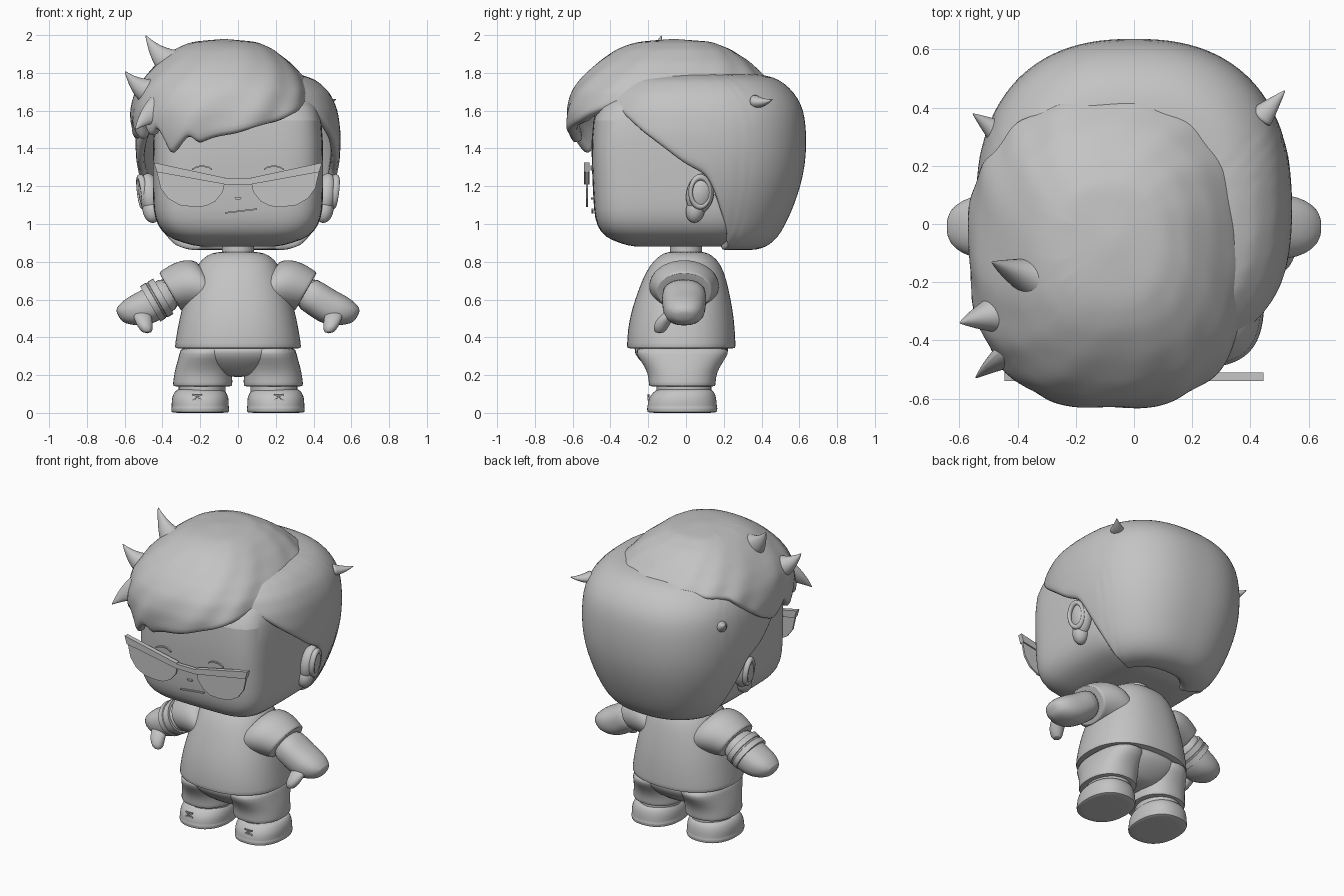
import bpy, bmesh, math
from mathutils import Vector

if "Cube" in bpy.data.objects:
    bpy.data.objects.remove(bpy.data.objects["Cube"])

clay = bpy.data.materials.new("plain_grey")
clay.use_nodes = True
GREY = (0.55, 0.55, 0.55, 1)
clay.diffuse_color = GREY
clay.node_tree.nodes["Principled BSDF"].inputs["Base Color"].default_value = GREY


def finish(ob, smooth=True, levels=0):
    ob.data.materials.append(clay)
    if levels:
        ob.modifiers.new("soften", 'SUBSURF').levels = levels
        ob.modifiers["soften"].render_levels = levels
    if smooth:
        bpy.ops.object.select_all(action='DESELECT')
        ob.select_set(True)
        bpy.context.view_layer.objects.active = ob
        bpy.ops.object.shade_smooth_by_angle(angle=math.radians(40))
    return ob


def from_bmesh(name, bm):
    me = bpy.data.meshes.new(name)
    bm.to_mesh(me)
    bm.free()
    ob = bpy.data.objects.new(name, me)
    bpy.context.collection.objects.link(ob)
    return ob


def power(v, n):
    return math.copysign(abs(v) ** (2 / n), v)


def lerp(table, x):
    for (a, va), (b, vb) in zip(table, table[1:]):
        if x <= b:
            return va + (vb - va) * max(0, (x - a) / (b - a))
    return table[-1][1]


def loft(name, rings, axis=(0, 0, 1), n=2, seg=28, levels=1):
    """Skin superellipse rings (x, y, z, ra, rb) set across an axis."""
    w = Vector(axis).normalized()
    v = (Vector((0, 1, 0)) - w * w.y).normalized()
    u = v.cross(w)
    bm = bmesh.new()
    loops = []
    for x, y, z, ra, rb in rings:
        loops.append([bm.verts.new(Vector((x, y, z))
                      + u * ra * power(math.cos(math.tau * j / seg), n)
                      + v * rb * power(math.sin(math.tau * j / seg), n)) for j in range(seg)])
    for a, b in zip(loops, loops[1:]):
        for j in range(seg):
            k = (j + 1) % seg
            bm.faces.new((a[j], a[k], b[k], b[j]))
    bm.faces.new(loops[0][::-1])
    bm.faces.new(loops[-1])
    bmesh.ops.recalc_face_normals(bm, faces=bm.faces)
    return finish(from_bmesh(name, bm), levels=levels)


def upright(name, rings, x=0, **kw):
    """Loft along z from (z, y, rx, ry)."""
    return loft(name, [(x, y, z, rx, ry) for z, y, rx, ry in rings], **kw)


def shell(name, centre, radii, profile, bottom, thick, n, wave=0, seg=120, rows=18):
    """Hair dome whose lower edge follows a height for each angle."""
    heights = [(i, p[0]) for i, p in enumerate(profile)]
    widths = [(i, p[1]) for i, p in enumerate(profile)]
    inverse = [(p[0], i) for i, p in enumerate(profile)][::-1]
    bm = bmesh.new()
    cols = []
    for j in range(seg):
        a = math.tau * j / seg
        end = lerp(inverse, bottom(a))
        col = []
        for i in range(rows + 1):
            s = end * i / rows
            r = lerp(widths, s) * (1 + wave * math.sin(13 * a + 2 * s) * i / rows)
            col.append(bm.verts.new((centre[0] + radii[0] * r * power(math.cos(a), n),
                                     centre[1] + radii[1] * r * power(math.sin(a), n),
                                     lerp(heights, s))))
        cols.append(col)
    for j in range(seg):
        p, q = cols[j], cols[(j + 1) % seg]
        for i in range(rows):
            bm.faces.new((p[i], p[i + 1], q[i + 1], q[i]))
    bmesh.ops.remove_doubles(bm, verts=bm.verts, dist=0.0001)
    ob = from_bmesh(name, bm)
    solid = ob.modifiers.new("thickness", 'SOLIDIFY')
    solid.thickness, solid.offset = thick, -1
    return finish(ob, levels=1)


def tuft(name, base, tip, width, depth, bend=(0, 0, 0)):
    """Pointed lock of hair, bent in the middle."""
    b, t, d = Vector(base), Vector(tip), Vector(bend)
    rings = []
    for i in range(8):
        s = i / 7
        c = b.lerp(t, s) + d * 4 * s * (1 - s)
        f = max(0.02, (1 - s) ** 0.9)
        rings.append((*c, width * f, depth * f))
    return loft(name, rings, axis=t - b, seg=12)


def plate(name, points, y0, y1, s=1):
    bm = bmesh.new()
    face = bm.faces.new([bm.verts.new((s * x, y0, z)) for x, z in points])
    ext = bmesh.ops.extrude_face_region(bm, geom=[face])
    for v in ext["geom"]:
        if isinstance(v, bmesh.types.BMVert):
            v.co.y = y1
    bmesh.ops.recalc_face_normals(bm, faces=bm.faces)
    return finish(from_bmesh(name, bm), smooth=False)


# Head and neck
upright("head", [(.88, -.04, .18, .22), (.883, -.04, .23, .26), (.915, -.05, .34, .35),
                 (.955, -.06, .405, .395), (1.03, -.07, .443, .415), (1.12, -.07, .452, .42),
                 (1.3, -.075, .452, .425), (1.58, -.08, .45, .425), (1.66, -.06, .4, .37),
                 (1.72, -.05, .3, .28)], n=5, seg=40)
upright("neck", [(.78, 0, .085, .085), (.92, 0, .085, .085)], levels=0)

# Back and side hair
cap_edge = [(-1, 1.57), (-.88, 1.58), (-.76, 1.63), (-.4, 1.47), (-.2, 1.38), (.06, 1.25), (.2, 1.05),
            (.36, .88), (.45, .857), (1, .857)]
shell("back_hair", (0, .06), (.545, .58),
      [(1.8, 0), (1.8, .4), (1.79, .62), (1.76, .77), (1.69, .9), (1.6, .97), (1.48, 1), (1.33, .99),
       (1.18, .935), (1.05, .85), (.95, .76), (.89, .67), (.865, .57), (.855, .35)],
      lambda a: lerp(cap_edge, math.sin(a)), .045, 2.4)

# Swept top hair, with a jagged fringe falling to the right
sweep_edge = [(0, 1.7), (60, 1.75), (110, 1.75), (150, 1.7), (170, 1.55), (184, 1.43), (192, 1.54),
              (203, 1.42), (211, 1.55), (220, 1.45), (228, 1.51), (237, 1.36), (245, 1.41), (253, 1.465),
              (258, 1.415), (268, 1.46), (283, 1.5), (300, 1.54), (318, 1.59), (336, 1.64), (360, 1.7)]
shell("swept_hair", (-.075, -.065), (.495, .57),
      [(1.98, 0), (1.965, .35), (1.925, .53), (1.86, .7), (1.78, .85), (1.7, .95), (1.6, 1),
       (1.5, .995), (1.35, .94)],
      lambda a: lerp(sweep_edge, math.degrees(a)), .06, 2.5, wave=.012)

# Locks of hair
for name, *lock in [
    ("crown_lock", (-.32, -.19, 1.85), (-.49, -.13, 2.0), .1, .08, (-.01, 0, -.03)),
    ("upper_side_lock", (-.42, -.3, 1.7), (-.6, -.34, 1.81), .1, .09, (-.01, 0, -.03)),
    ("temple_lock", (-.38, -.42, 1.62), (-.545, -.53, 1.5), .1, .06, (-.01, 0, .015)),
    ("left_rear_lock", (.43, .36, 1.65), (.52, .46, 1.66), .04, .05, (0, 0, -.01)),
    ("right_rear_lock", (-.46, .31, 1.55), (-.555, .38, 1.6), .05, .05, (0, 0, -.01)),
]:
    tuft(name, *lock)

# Face marks
plate("nose_mark", [(-.02, 1.14), (.02, 1.14), (.012, 1.13), (-.012, 1.13)], -.504, -.49)
plate("mouth", [(-.07, 1.055), (.1, 1.075), (.1, 1.083), (-.07, 1.063)], -.5, -.49)

# Glasses bridge
plate("glasses_bridge", [(-.075, 1.21), (.075, 1.21), (.075, 1.24), (-.075, 1.24)], -.54, -.515)

# Shirt and shorts
upright("shirt", [(.34, -.025, .315, .27), (.342, -.025, .335, .288), (.36, -.025, .335, .288),
                  (.44, -.025, .322, .285), (.55, -.02, .3, .268), (.66, -.012, .265, .237),
                  (.75, -.005, .23, .207), (.815, 0, .195, .165), (.848, 0, .14, .115),
                  (.853, 0, .085, .085)], n=2.3, seg=36)
upright("shorts_seat", [(.19, -.02, .1, .1), (.21, -.02, .17, .15), (.26, -.02, .25, .21),
                        (.31, -.025, .3, .25), (.38, -.025, .31, .265)], n=2.3)

for s, side in ((1, "left"), (-1, "right")):
    # Ears
    for part, loc, size in (("ear", (.468, .075, 1.16), (.058, .073, .11)),
                            ("ear_lobe", (.455, .05, 1.075), (.05, .05, .07))):
        bpy.ops.mesh.primitive_uv_sphere_add(segments=24, ring_count=14, location=(s * loc[0], *loc[1:]),
                                             rotation=(-.2, s * .12, 0))
        ob = bpy.context.object
        ob.name, ob.scale = f"{side}_{part}", size
        finish(ob)
    bpy.ops.mesh.primitive_torus_add(major_radius=1, minor_radius=.22, major_segments=28, minor_segments=10,
                                     location=(s * .508, .075, 1.17), rotation=(-.2, math.pi / 2 + s * .12, 0))
    ob = bpy.context.object
    ob.name, ob.scale = side + "_ear_rim", (.078, .052, .08)
    finish(ob)

    # Glasses and brows
    plate(side + "_lens", [(.07, 1.22), (.08, 1.17), (.12, 1.12), (.17, 1.095), (.23, 1.09), (.31, 1.1),
                           (.37, 1.135), (.41, 1.19), (.435, 1.3)], -.53, -.518, s)
    plate(side + "_glasses_bar", [(.07, 1.21), (.43, 1.275), (.445, 1.325), (.07, 1.245)], -.54, -.51, s)
    arc = [math.radians(d) for d in range(40, 141, 20)]
    plate(side + "_brow", [(.19 + .07 * math.cos(a), 1.26 + .05 * math.sin(a)) for a in arc]
          + [(.19 + .07 * math.cos(a), 1.252 + .05 * math.sin(a)) for a in arc[::-1]], -.506, -.497, s)

    # Arms
    axis = (s * .87, 0, -.5)

    def limb(part, rings, **kw):
        loft(f"{side}_{part}", [(s * x, y, z, ra, rb) for x, y, z, ra, rb in rings], axis=axis, **kw)

    limb("sleeve", [(.12, -.01, .665, .15, .165), (.17, -.01, .672, .163, .185), (.23, -.01, .672, .155, .188),
                    (.295, -.01, .662, .138, .172), (.355, -.01, .645, .118, .15),
                    (.36, -.01, .642, .116, .148), (.36, -.01, .642, .09, .115)])
    limb("forearm_and_hand", [(.33, -.01, .655, .092, .118), (.42, -.01, .6, .092, .118),
                              (.47, -.01, .565, .094, .115), (.53, -.01, .54, .09, .11),
                              (.58, -.01, .525, .072, .095), (.62, -.01, .515, .048, .065),
                              (.632, -.01, .51, .025, .03)], n=2.3)
    loft(side + "_thumb", [(s * .51, -.06, .55, .05, .04), (s * .505, -.11, .5, .05, .045),
                           (s * .49, -.135, .455, .042, .042), (s * .48, -.14, .42, .025, .028)], seg=14)

    # Legs and shoes
    loft(side + "_shorts_leg", [(s * x, -.02, z, rx, ry) for x, z, rx, ry in
                                ((.187, .14, .135, .155), (.187, .14, .158, .177), (.187, .16, .158, .178),
                                 (.184, .21, .154, .182), (.178, .26, .148, .21), (.168, .31, .142, .245),
                                 (.16, .36, .145, .255))], n=2.3)
    upright(side + "_ankle", [(.09, -.01, .125, .145), (.16, -.01, .125, .145)], x=s * .19, levels=0)
    upright(side + "_shoe", [(0, -.02, .14, .172), (.002, -.02, .154, .186), (.028, -.02, .155, .188),
                             (.031, -.02, .151, .184), (.065, -.02, .153, .183), (.095, -.015, .146, .172),
                             (.118, -.01, .132, .155), (.13, -.005, .11, .13)], x=s * .2, n=2.3)
    for lace, (za, zb) in enumerate(((.065, .095), (.095, .065), (.066, .066), (.092, .092))):
        plate(f"{side}_lace_{lace}", [(.19, za), (.24, zb), (.24, zb + .006), (.19, za + .006)], -.203, -.194, s)

# Bracelet on the right arm
loft("bracelet", [(-x, -.01, z, r, r + .024) for x, z, r in
                  ((.395, .618, .085), (.395, .618, .108), (.425, .6, .108), (.428, .599, .104),
                   (.434, .595, .104), (.437, .594, .108), (.465, .577, .108), (.465, .577, .085))],
     axis=(-.87, 0, -.5), levels=0)
